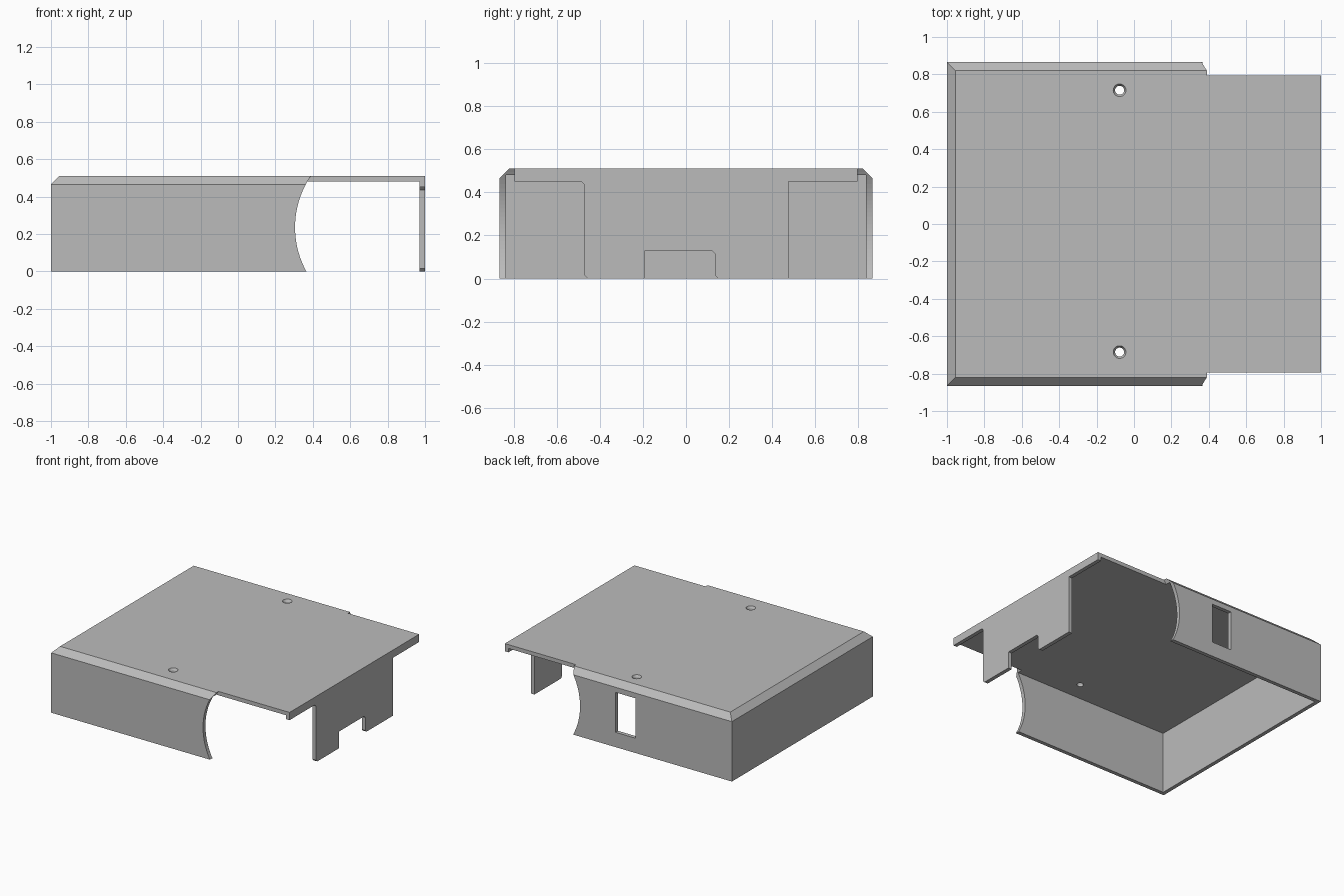
import bpy, bmesh
from math import sqrt
from mathutils import Vector

if "Cube" in bpy.data.objects:
    bpy.data.objects.remove(bpy.data.objects["Cube"], do_unlink=True)

HALF_Y, HEIGHT, WALL, CHAMFER = 0.865, 0.51, 0.03, 0.045

grey = bpy.data.materials.new("plain_grey")
grey.use_nodes = True
grey.diffuse_color = (0.5, 0.5, 0.5, 1)
grey.node_tree.nodes["Principled BSDF"].inputs["Base Color"].default_value = (0.5, 0.5, 0.5, 1)


def add_object(name, bm):
    bmesh.ops.recalc_face_normals(bm, faces=bm.faces)
    mesh = bpy.data.meshes.new(name)
    bm.to_mesh(mesh)
    bm.free()
    mesh.materials.append(grey)
    obj = bpy.data.objects.new(name, mesh)
    bpy.context.collection.objects.link(obj)
    return obj


def box_bm(low, high):
    bm = bmesh.new()
    bmesh.ops.create_cube(bm, size=1)
    low, high = Vector(low), Vector(high)
    for v in bm.verts:
        v.co = (low + high) / 2 + v.co * (high - low)
    return bm


def prism(name, points, shift):
    bm = bmesh.new()
    face = bm.faces.new([bm.verts.new(p) for p in points])
    new = bmesh.ops.extrude_face_region(bm, geom=[face])["geom"]
    bmesh.ops.translate(bm, vec=shift, verts=[g for g in new if isinstance(g, bmesh.types.BMVert)])
    if not face.is_valid or len(bm.faces) < len(points) + 2:
        bm.faces.new([v for v in bm.verts[:len(points)]])
    return add_object(name, bm)


def cone(name, x, y, z, r_low, r_high, depth):
    bm = bmesh.new()
    bmesh.ops.create_cone(bm, cap_ends=True, segments=32, radius1=r_low, radius2=r_high, depth=depth)
    bmesh.ops.translate(bm, vec=(x, y, z), verts=bm.verts)
    return add_object(name, bm)


# Outer block, chamfered along three of its top edges
bm = box_bm((-1, -HALF_Y, 0), (1, HALF_Y, HEIGHT))
edges = [e for e in bm.edges
         if all(v.co.z > 0.5 for v in e.verts) and not all(v.co.x > 0.9 for v in e.verts)]
bmesh.ops.bevel(bm, geom=edges, offset=CHAMFER, segments=1, affect='EDGES')
cover = add_object("open_cover", bm)

# Hollow interior and the rear wall window
cutters = [
    add_object("interior_cutter", box_bm((WALL - 1, WALL - HALF_Y, -1),
                                         (1 - WALL, HALF_Y - WALL, HEIGHT - WALL))),
    add_object("window_cutter", box_bm((-0.17, 0.8, 0.115), (0, 1, 0.425))),
]

# Curved ends of the front and back walls
RADIUS, CX, CZ = 0.49, 0.795, 0.235
arc = []
for i in range(33):
    z = -0.05 + 0.6 * i / 32
    arc.append((CX - sqrt(RADIUS ** 2 - (z - CZ) ** 2), z))
side = arc + [(1.2, 0.55), (1.2, -0.05)]
for s in (-1, 1):
    cutters.append(prism("side_cutter", [(x, s * 0.795, z) for x, z in side], (0, s * 0.2, 0)))

# End plate openings, each with one chamfered edge
openings = [
    [(-0.9, -0.1), (-0.9, 0.45), (-0.485, 0.45), (-0.47, 0.435), (-0.47, 0.015), (-0.455, 0), (-0.455, -0.1)],
    [(-0.19, -0.1), (-0.19, 0.13), (0.12, 0.13), (0.135, 0.115), (0.135, 0.015), (0.15, 0), (0.15, -0.1)],
    [(0.475, -0.1), (0.475, 0.45), (0.9, 0.45), (0.9, -0.1)],
]
for shape in openings:
    cutters.append(prism("end_cutter", [(0.9, y, z) for y, z in shape], (0.2, 0, 0)))

# Countersunk screw holes
for y in (0.715, -0.685):
    cutters.append(cone("hole_cutter", -0.077, y, HEIGHT, 0.024, 0.024, 0.2))
    cutters.append(cone("countersink_cutter", -0.077, y, HEIGHT, 0.022, 0.046, 0.04))

# Cut everything out of the block
bpy.context.view_layer.objects.active = cover
for cutter in cutters:
    mod = cover.modifiers.new("cut", 'BOOLEAN')
    mod.operation, mod.solver, mod.object = 'DIFFERENCE', 'EXACT', cutter
    bpy.ops.object.modifier_apply(modifier=mod.name)
    bpy.data.objects.remove(cutter, do_unlink=True)
